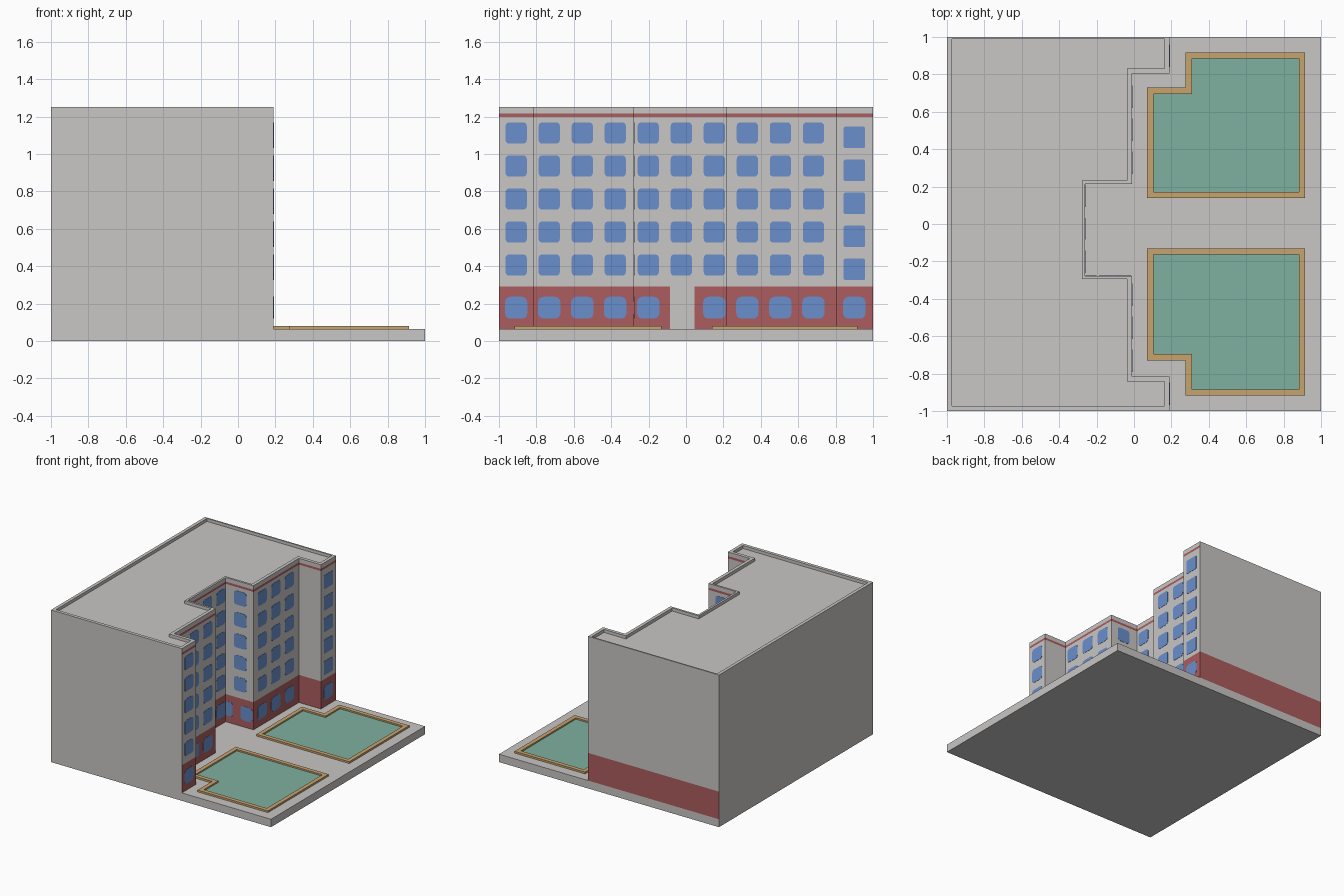
import bpy, bmesh, math
from mathutils import Vector

if "Cube" in bpy.data.objects:
    bpy.data.objects.remove(bpy.data.objects["Cube"])


def material(name, rgb):
    lin = [((c / 255 + 0.055) / 1.055) ** 2.4 for c in rgb]
    m = bpy.data.materials.new(name)
    m.diffuse_color = (*lin, 1)
    m.use_nodes = True
    m.node_tree.nodes["Principled BSDF"].inputs["Base Color"].default_value = m.diffuse_color
    return m


GREY = material("pale grey plaster", (201, 199, 197))
RED = material("brick red", (172, 92, 94))
BLUE = material("window blue", (106, 143, 203))
GREEN = material("lawn green", (126, 176, 160))
TAN = material("kerb tan", (201, 164, 111))


def finish(bm, name, *mats):
    me = bpy.data.meshes.new(name)
    bm.normal_update()
    bm.to_mesh(me)
    bm.free()
    for m in mats:
        me.materials.append(m)
    ob = bpy.data.objects.new(name, me)
    bpy.context.collection.objects.link(ob)
    return ob


def ring(bm, pts, z):
    return [bm.verts.new((x, y, z)) for x, y in pts]


def bridge(bm, a, b):
    n = len(a)
    return [bm.faces.new((a[i], a[(i + 1) % n], b[(i + 1) % n], b[i])) for i in range(n)]


def inset(pts, widths):
    """Move each edge of a right-angled anticlockwise outline inward by its width."""
    out, n = [], len(pts)
    for i in range(n):
        p = Vector(pts[i])
        d0 = (p - Vector(pts[i - 1])).normalized()
        d1 = (Vector(pts[(i + 1) % n]) - p).normalized()
        q = p + Vector((-d0.y, d0.x)) * widths[i - 1]
        if abs(d0.dot(d1)) < 0.5:
            q += Vector((-d1.y, d1.x)) * widths[i]
        out.append(tuple(q))
    return out


# Plan: wing ends, stepped fronts and the central recess with its doorway
X_WING, X_FRONT, X_BACK = 0.19, -0.01, -0.262
DOOR = (-0.085, 0.045)
GROUND, BAND = 0.065, 0.292
plan = [(-1, -1), (X_WING, -1), (X_WING, -0.815), (X_FRONT, -0.815),
        (X_FRONT, -0.277), (X_BACK, -0.277), (X_BACK, DOOR[0]), (X_BACK, DOOR[1]),
        (X_BACK, 0.215), (X_FRONT, 0.215), (X_FRONT, 0.805), (X_WING, 0.805),
        (X_WING, 1), (-1, 1)]
COURT = range(1, 12)      # walls facing the courtyard
DOOR_WALL, REAR_WALL = 6, 12

# Building shell with red ground band and thin red cornice stripe
bm = bmesh.new()
levels = [GROUND, BAND, 1.198, 1.216, 1.25]
rings = [ring(bm, plan, z) for z in levels]
for k in range(4):
    for i, f in enumerate(bridge(bm, rings[k], rings[k + 1])):
        base = k == 0 and (i in COURT or i == REAR_WALL) and i != DOOR_WALL
        stripe = k == 2 and i in COURT
        f.material_index = int(base or stripe)
# Parapet and sunken roof
widths = [0.017 if 4 <= i <= 8 else 0.012 if i == REAR_WALL else 0.027 for i in range(14)]
inner = inset(plan, widths)
top_in, roof = ring(bm, inner, 1.25), ring(bm, inner, 1.225)
bridge(bm, rings[-1], top_in)
bridge(bm, top_in, roof)
bm.faces.new(roof)
finish(bm, "building", GREY, RED)

# Base slab, open under the building
bm = bmesh.new()
edge = [(-1, -1), (X_WING, -1), (1, -1), (1, 1), (X_WING, 1), (-1, 1)]
low, high = ring(bm, edge, 0), ring(bm, edge, GROUND)
bridge(bm, low, high)
bm.faces.new(low[::-1])
court = ring(bm, [(1, -1), (1, 1)] + plan[1:13][::-1], GROUND)
bm.faces.new(court)
bmesh.ops.remove_doubles(bm, verts=bm.verts, dist=1e-5)
finish(bm, "base_slab", GREY)


# Windows: thin rounded plates on a wall
def window(bm, centre, u, n, w, h, r):
    c, u, n, up = Vector(centre), Vector(u), Vector(n), Vector((0, 0, 1))
    front, back = [], []
    for q, (sx, sz) in enumerate([(1, 1), (-1, 1), (-1, -1), (1, -1)]):
        for s in range(4):
            a = math.pi / 2 * (q + s / 3)
            p = c + u * (sx * (w / 2 - r) + r * math.cos(a)) \
                + up * (sz * (h / 2 - r) + r * math.sin(a))
            front.append(bm.verts.new(p + n * 0.002))
            back.append(bm.verts.new(p))
    bm.faces.new(front)
    bridge(bm, back, front)


def wall_x(y):
    return X_WING if y < -0.815 or y > 0.805 else X_BACK if -0.277 < y < 0.215 else X_FRONT


upper, lower = bmesh.new(), bmesh.new()
FLOORS = [0.406 + 0.1765 * k for k in range(5)]
LOW_Z = 0.178
columns = [-0.908 + 0.1766 * k for k in range(10)] + [0.9]
for y in columns:
    last = y == 0.9
    for z in FLOORS:
        window(upper, (wall_x(y), y, z - 0.023 * last), (0, 1, 0), (1, 0, 0),
               0.114, 0.114, 0.008 if last else 0.02)
    if abs(y) > 0.1:
        window(lower, (wall_x(y), y, LOW_Z), (0, 1, 0), (1, 0, 0), 0.12, 0.118, 0.03)
# Windows on the two side walls of the recess
for y, s in ((0.215, -1), (-0.277, 1)):
    u, n = (-s, 0, 0), (0, s, 0)
    for z in FLOORS:
        window(upper, (-0.13, y, z), u, n, 0.112, 0.114, 0.02)
    window(lower, (-0.072, y, LOW_Z), u, n, 0.11, 0.118, 0.03)
    window(lower, (-0.23, y, LOW_Z), u, n, 0.06, 0.118, 0.02)
finish(upper, "upper_windows", BLUE)
finish(lower, "ground_floor_windows", BLUE)

# Two notched lawns with raised kerbs, mirrored across the path
for side, name in ((1, "rear"), (-1, "front")):
    y0 = 0.138 if side == 1 else 0.13
    out = [(0.07, y0), (0.915, y0), (0.915, 0.918), (0.275, 0.918), (0.275, 0.73), (0.07, 0.73)]
    inn = inset(out, [0.034] * 6)
    if side == -1:
        out = [(x, -y) for x, y in out][::-1]
        inn = [(x, -y) for x, y in inn][::-1]
    bm = bmesh.new()
    loops = [ring(bm, p, z) for p, z in
             ((out, GROUND), (out, 0.08), (inn, 0.08), (inn, GROUND))]
    for a, b in zip(loops, loops[1:]):
        bridge(bm, a, b)
    finish(bm, name + "_lawn_kerb", TAN)
    bm = bmesh.new()
    bm.faces.new(ring(bm, inn, GROUND + 0.003))
    finish(bm, name + "_lawn", GREEN)
